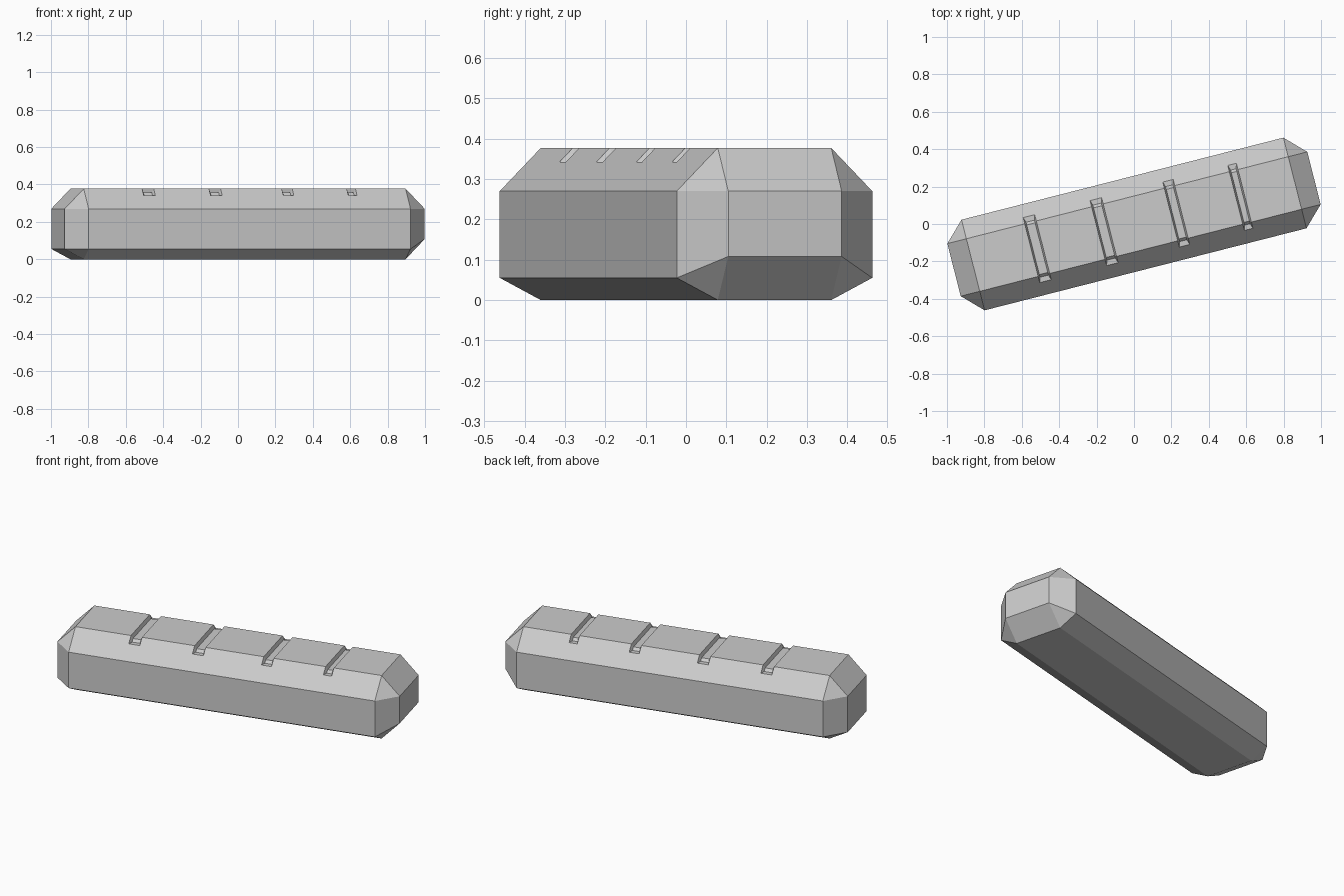
import bpy
import bmesh
from math import radians
from mathutils import Matrix

old = bpy.data.objects.get("Cube")
if old:
    bpy.data.objects.remove(old, do_unlink=True)

TURN = Matrix.Rotation(radians(14.3), 4, "Z")
END, SIDE, CUT = 0.993, 0.25, 0.105      # half length, half width, chamfer
TOP, SHOULDER = 0.377, 0.27
LOW, RAISED = 0.055, 0.108               # lower edge heights

stone = bpy.data.materials.new("grey_stone")
stone.use_nodes = True
stone.diffuse_color = (0.6, 0.6, 0.6, 1)
stone.node_tree.nodes["Principled BSDF"].inputs["Base Color"].default_value = (0.6, 0.6, 0.6, 1)


def add_hull(bm, points):
    """Wrap the points in a convex solid."""
    verts = [bm.verts.new(p) for p in points]
    bmesh.ops.convex_hull(bm, input=verts)


def make_object(name, bm):
    bmesh.ops.recalc_face_normals(bm, faces=bm.faces)
    bm.transform(TURN)
    mesh = bpy.data.meshes.new(name)
    bm.to_mesh(mesh)
    bm.free()
    mesh.materials.append(stone)
    obj = bpy.data.objects.new(name, mesh)
    bpy.context.collection.objects.link(obj)
    return obj


# Chamfered bar, with a taller lower chamfer on its left end
bm = bmesh.new()
points = []
for su in (-1, 1):
    for sv in (-1, 1):
        u, v = su * (END - CUT), sv * (SIDE - CUT)
        points += [(u, v, 0), (u, v, TOP)]
        points += [(u, sv * SIDE, z) for z in (LOW, SHOULDER)]
        points += [(su * END, v, z) for z in (RAISED if su > 0 else LOW, SHOULDER)]
add_hull(bm, points)
bmesh.ops.dissolve_limit(bm, angle_limit=radians(1), verts=bm.verts, edges=bm.edges)
bar = make_object("chamfered_bar", bm)


def groove_cutter(centre, width):
    """Flared strip that follows the top and its two sloping shoulders."""
    depth, flare, foot = 0.02, 0.009, 0.035
    bm = bmesh.new()
    rings = []
    for s in (-1, 1):                    # floor path, then path above the surface
        crest = SIDE - CUT + s * depth * 0.414
        toe = SIDE - CUT + foot + s * depth * 1.414
        path = [(-toe, TOP - foot), (-crest, TOP + s * depth),
                (crest, TOP + s * depth), (toe, TOP - foot)]
        half = width / 2 - flare + (s + 1) * flare
        for side in (-1, 1):
            rings.append([bm.verts.new((centre + side * half, v, z)) for v, z in path])
    floor_a, floor_b, over_a, over_b = rings
    for a, b in ((floor_a, floor_b), (over_a, over_b), (floor_a, over_a), (floor_b, over_b)):
        for i in range(3):
            bm.faces.new((a[i], a[i + 1], b[i + 1], b[i]))
    for i in (0, 3):
        bm.faces.new((floor_a[i], floor_b[i], over_b[i], over_a[i]))
    return make_object("groove_cutter", bm)


# Four grooves across the top
for centre, width in ((-0.534, 0.064), (-0.165, 0.064), (0.233, 0.058), (0.587, 0.048)):
    cutter = groove_cutter(centre, width)
    cutter.hide_render = True
    mod = bar.modifiers.new("groove", "BOOLEAN")
    mod.operation = "DIFFERENCE"
    mod.solver = "EXACT"
    mod.object = cutter
    bpy.context.view_layer.objects.active = bar
    bpy.ops.object.modifier_apply(modifier=mod.name)
    bpy.data.objects.remove(cutter, do_unlink=True)
